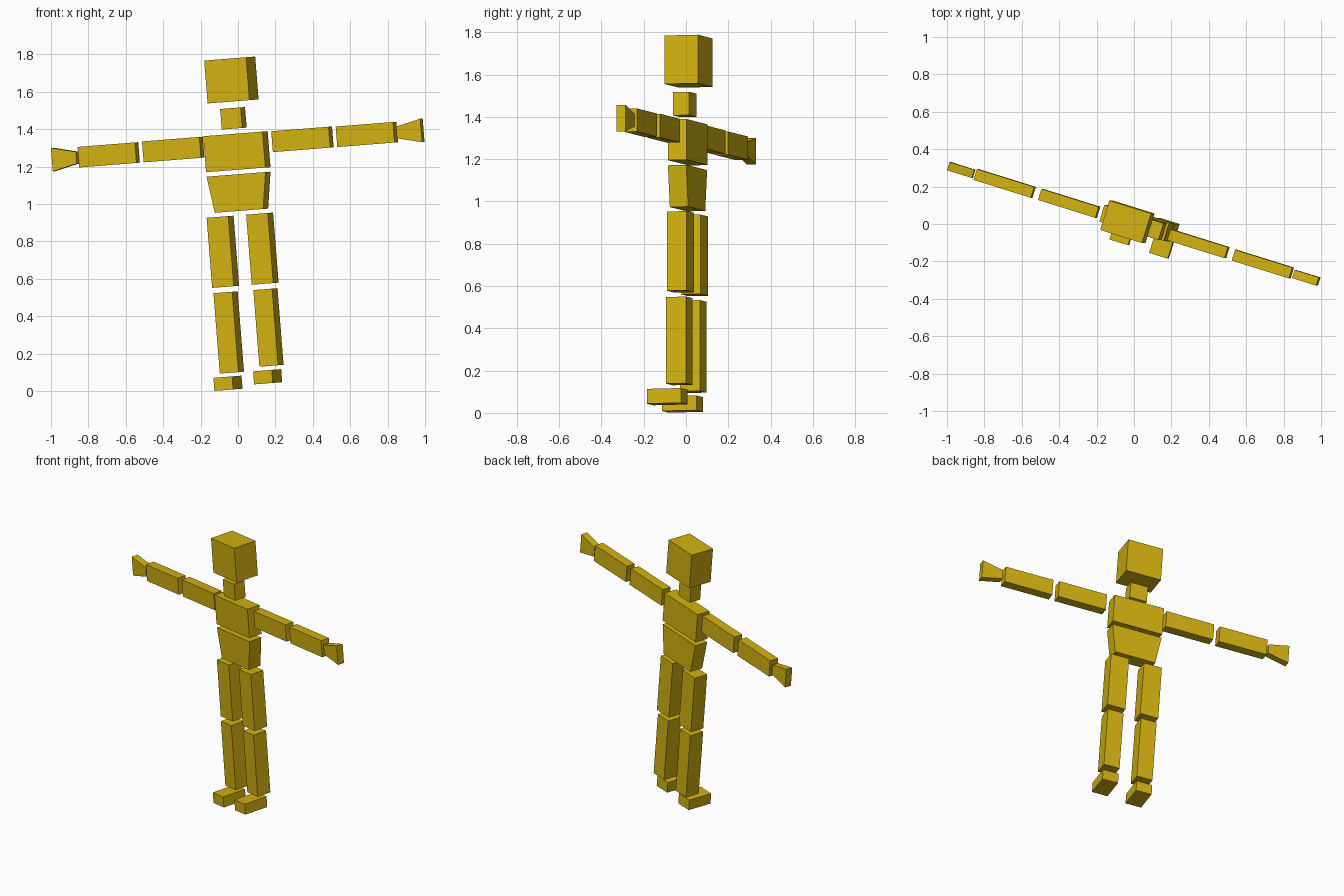
import bpy, bmesh, math
from mathutils import Matrix, Vector

if "Cube" in bpy.data.objects:
    bpy.data.objects.remove(bpy.data.objects["Cube"])

# One flat colour for the whole figure
mat = bpy.data.materials.new("mustard_yellow")
mat.diffuse_color = (0.645, 0.445, 0.005, 1.0)
mat.use_nodes = True
mat.node_tree.nodes["Principled BSDF"].inputs["Base Color"].default_value = mat.diffuse_color

# The whole figure is turned and leans slightly sideways
POSE = Matrix.Rotation(math.radians(-4.52), 4, 'Y') @ Matrix.Rotation(math.radians(-17.3), 4, 'Z')


def block(name, x, y, z0, z1, w, d, taper=None):
    """Box between heights z0 and z1; taper(v) edits unit-cube corners."""
    bm = bmesh.new()
    bmesh.ops.create_cube(bm, size=1)
    for v in bm.verts:
        if taper:
            taper(v.co)
        v.co = Vector((x + v.co.x * w, y + v.co.y * d, (z0 + z1) / 2 + v.co.z * (z1 - z0)))
    bm.transform(POSE)
    me = bpy.data.meshes.new(name)
    bm.to_mesh(me)
    bm.free()
    me.materials.append(mat)
    ob = bpy.data.objects.new(name, me)
    bpy.context.collection.objects.link(ob)


def narrow_waist(co):
    if co.z < 0:
        co.x *= 0.82


# Head, neck and body
MID = 0.088
block("head", MID, 0.040, 1.546, 1.776, 0.235, 0.165)
block("neck", MID, 0.021, 1.401, 1.511, 0.115, 0.080)
block("chest", MID, 0.036, 1.180, 1.373, 0.333, 0.093)
block("hips", MID, 0.035, 0.960, 1.156, 0.331, 0.091, narrow_waist)

# Arms, with hands that flare outwards
ARM_MID = 0.0975
for side, s in (("right", -1), ("left", 1)):
    def flare(co, s=s):
        if co.x * s < 0:
            co.z *= 0.5
    block(side + "_upper_arm", ARM_MID + s * 0.363, 0.033, 1.259, 1.371, 0.322, 0.062)
    block(side + "_forearm", ARM_MID + s * 0.725, 0.032, 1.259, 1.369, 0.322, 0.061)
    block(side + "_hand", ARM_MID + s * 0.968, 0.031, 1.249, 1.375, 0.138, 0.046, flare)

# Legs, the left one slightly raised and forward
LEG_MID = 0.078
for side, s, ankle, foot_x, foot_y, sole in (
        ("right", -1, 0.101, -0.043, -0.031, 0.011),
        ("left", 1, 0.121, 0.183, -0.036, 0.029)):
    block(side + "_thigh", LEG_MID + s * 0.111, 0.032, 0.561, 0.937, 0.121, 0.097)
    block(side + "_shin", LEG_MID + s * 0.112, 0.026, ankle, 0.532, 0.105, 0.099)
    block(side + "_foot", foot_x, foot_y, sole, sole + 0.070, 0.105, 0.170)
